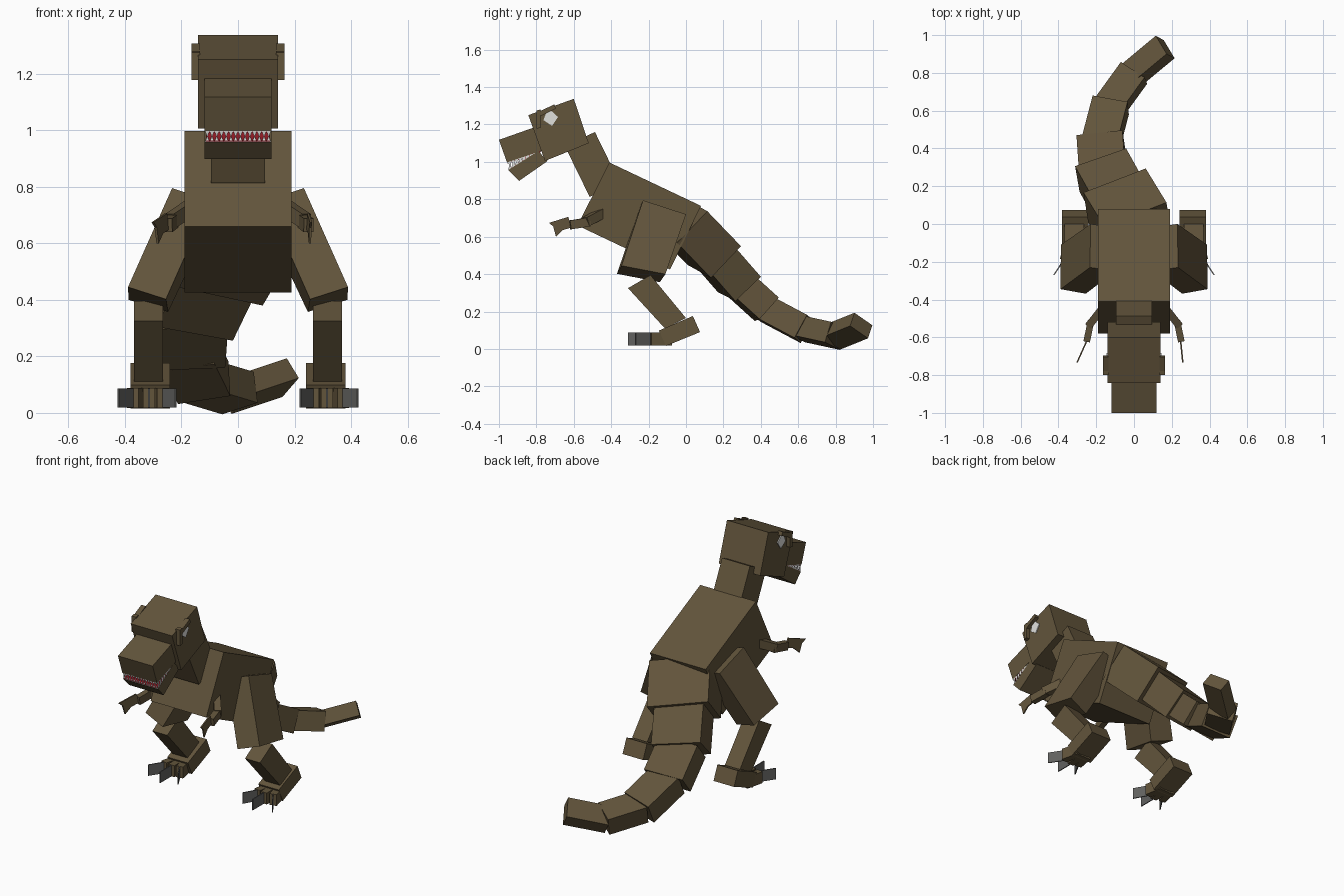
import bpy, bmesh
from mathutils import Vector as V

if "Cube" in bpy.data.objects:
    bpy.data.objects.remove(bpy.data.objects["Cube"])


def material(name, rgb):
    m = bpy.data.materials.new(name)
    m.diffuse_color = (*rgb, 1)
    m.use_nodes = True
    m.node_tree.nodes["Principled BSDF"].inputs["Base Color"].default_value = m.diffuse_color
    return m


HIDE = material("brown hide", (0.122, 0.089, 0.044))
CLAW = material("grey claw", (0.12, 0.12, 0.115))
WHITE = material("tooth white", (0.75, 0.75, 0.73))
RED = material("mouth red", (0.30, 0.012, 0.02))


def mesh(name, mat, verts, faces):
    bm = bmesh.new()
    vs = [bm.verts.new(v) for v in verts]
    for f in faces:
        bm.faces.new([vs[i] for i in f])
    bmesh.ops.recalc_face_normals(bm, faces=bm.faces)
    me = bpy.data.meshes.new(name)
    bm.to_mesh(me)
    bm.free()
    me.materials.append(mat)
    ob = bpy.data.objects.new(name, me)
    bpy.context.collection.objects.link(ob)
    return ob


def loft(name, mat, a, b):
    """Solid between two matching loops."""
    n = len(a)
    faces = [tuple(range(n)), tuple(range(n, 2 * n))]
    faces += [(i, (i + 1) % n, n + (i + 1) % n, n + i) for i in range(n)]
    return mesh(name, mat, list(a) + list(b), faces)


def prism(name, mat, side, x0, x1):
    """Side outline (y, z) extruded across x."""
    return loft(name, mat, [(x0, *p) for p in side], [(x1, *p) for p in side])


def beam(name, mat, a, b, w, h, up=(0, 0, 1)):
    """Box running from a to b."""
    a, b = V(a), V(b)
    d = (b - a).normalized()
    r = d.cross(V(up)).normalized()
    u = r.cross(d)
    q = [r * (w / 2 * i) + u * (h / 2 * j) for i, j in ((-1, -1), (1, -1), (1, 1), (-1, 1))]
    return loft(name, mat, [a + o for o in q], [b + o for o in q])


def teeth(name, a, b, drop, n):
    """Row of flat pointed teeth from a to b."""
    a, b, drop = V(a), V(b), V(drop)
    verts, faces = [], []
    for i in range(n):
        verts += [a.lerp(b, i / n), a.lerp(b, (i + 1) / n), a.lerp(b, (i + .5) / n) + drop]
        faces.append((3 * i, 3 * i + 1, 3 * i + 2))
    mesh(name, WHITE, verts, faces)


# Trunk, neck and head
prism("body", HIDE, [(-.41, .997), (.08, .765), (-.085, .425), (-.58, .66)], -.19, .19)
prism("neck", HIDE, [(-.487, 1.16), (-.647, 1.083), (-.515, .813), (-.355, .89)], -.095, .095)
prism("head", HIDE, [(-.6, 1.337), (-.52, 1.10), (-.754, 1.005), (-.843, 1.25)], -.141, .141)
prism("snout", HIDE, [(-1, 1.118), (-.81, 1.185), (-.765, 1.062), (-.957, .997)], -.118, .118)
prism("lower_jaw", HIDE, [(-.95, .957), (-.893, .898), (-.74, 1.005), (-.79, 1.058)], -.118, .118)

# Mouth lining plates
prism("palate", RED, [(-.955, .997), (-.775, 1.058), (-.775, 1.053), (-.953, .991)], -.114, .114)
prism("mouth_floor", RED, [(-.948, .957), (-.79, 1.057), (-.793, 1.063), (-.95, .963)], -.114, .114)

# Teeth rows
teeth("upper_front_teeth", (-.117, -.956, .998), (.117, -.956, .998), (0, .006, -.024), 14)
teeth("lower_front_teeth", (-.117, -.949, .957), (.117, -.949, .957), (0, 0, .024), 14)
for s, tag in ((1, "right"), (-1, "left")):
    x = .117 * s
    teeth("upper_side_teeth_" + tag, (x, -.956, .998), (x, -.80, 1.05), (0, .012, -.03), 8)
    teeth("lower_side_teeth_" + tag, (x, -.949, .957), (x, -.80, 1.05), (0, -.006, .024), 8)

# Paired parts
for s, tag in ((1, "right"), (-1, "left")):
    # Eye and brow ridges
    prism("eye_" + tag, WHITE, [(-.738, 1.289), (-.684, 1.24), (-.716, 1.193), (-.762, 1.223)],
          .139 * s, .146 * s)
    prism("brow_front_" + tag, HIDE, [(-.800, 1.275), (-.778, 1.28), (-.778, 1.182), (-.800, 1.178)],
          .135 * s, .165 * s)
    prism("brow_top_" + tag, HIDE, [(-.79, 1.267), (-.705, 1.307), (-.695, 1.285), (-.775, 1.245)],
          .135 * s, .165 * s)

    # Thigh, splayed outward
    top = [(.233, -.23, .795), (.23, 0, .72), (.09, -.02, .69), (.10, -.25, .75)]
    low = [(.389, -.345, .445), (.387, -.11, .40), (.247, -.14, .357), (.255, -.369, .402)]
    loft("thigh_" + tag, HIDE, [(s * x, y, z) for x, y, z in top], [(s * x, y, z) for x, y, z in low])

    # Shin and foot
    prism("shin_" + tag, HIDE, [(-.31, .325), (-.113, .11), (0, .165), (-.19, .395)],
          .265 * s, .367 * s)
    prism("foot_" + tag, HIDE, [(.037, .176), (.075, .09), (-.107, .016), (-.145, .098)],
          .24 * s, .38 * s)

    # Three fanned toes, each with an upright flat claw
    fan = [("inner", (.285, -.08), (.265, -.19), (.22, -.27)),
           ("middle", (.315, -.08), (.315, -.20), (.315, -.31)),
           ("outer", (.345, -.08), (.372, -.19), (.424, -.27))]
    for part, a, b, c in fan:
        a, b, c = [(s * x, y, .053) for x, y in (a, b, c)]
        beam(f"{part}_toe_{tag}", HIDE, a, b, .042, .07)
        beam(f"{part}_claw_{tag}", CLAW, b, c, .006, .068)

    # Small arm with a flat two-pointed hand
    beam("upper_arm_" + tag, HIDE, (.17 * s, -.45, .725), (.237 * s, -.535, .68), .04, .05)
    beam("forearm_" + tag, HIDE, (.228 * s, -.515, .68), (.25 * s, -.62, .663), .035, .048)
    lean = .1 if s > 0 else .45
    hand = [(-.733, .674), (-.63, .706), (-.61, .65), (-.66, .635), (-.695, .599), (-.71, .655)]
    loops = [[(s * (t - lean * (y + .61)), y, z) for y, z in hand] for t in (.242, .25)]
    loft("hand_" + tag, HIDE, *loops)

# Tail: six boxes curling sideways
joints = [(.02, -.03, .687), (-.09, .15, .50), (-.165, .285, .345), (-.175, .432, .212),
          (-.123, .63, .107), (0, .80, .070), (.165, .937, .125)]
sizes = [(.36, .235), (.29, .19), (.245, .155), (.19, .14), (.155, .115), (.13, .085)]
ups = [(-.1, .65, .7), (-.1, .65, .7), (-.1, .65, .72), (-.08, .35, .93), (-.15, .25, .95), (-.4, .35, .85)]
for i, ((w, h), up) in enumerate(zip(sizes, ups)):
    a, b = V(joints[i]), V(joints[i + 1])
    start = a if i == 0 else a - (b - a).normalized() * .02
    beam(f"tail_segment_{i + 1}", HIDE, start, b, w, h, up)
